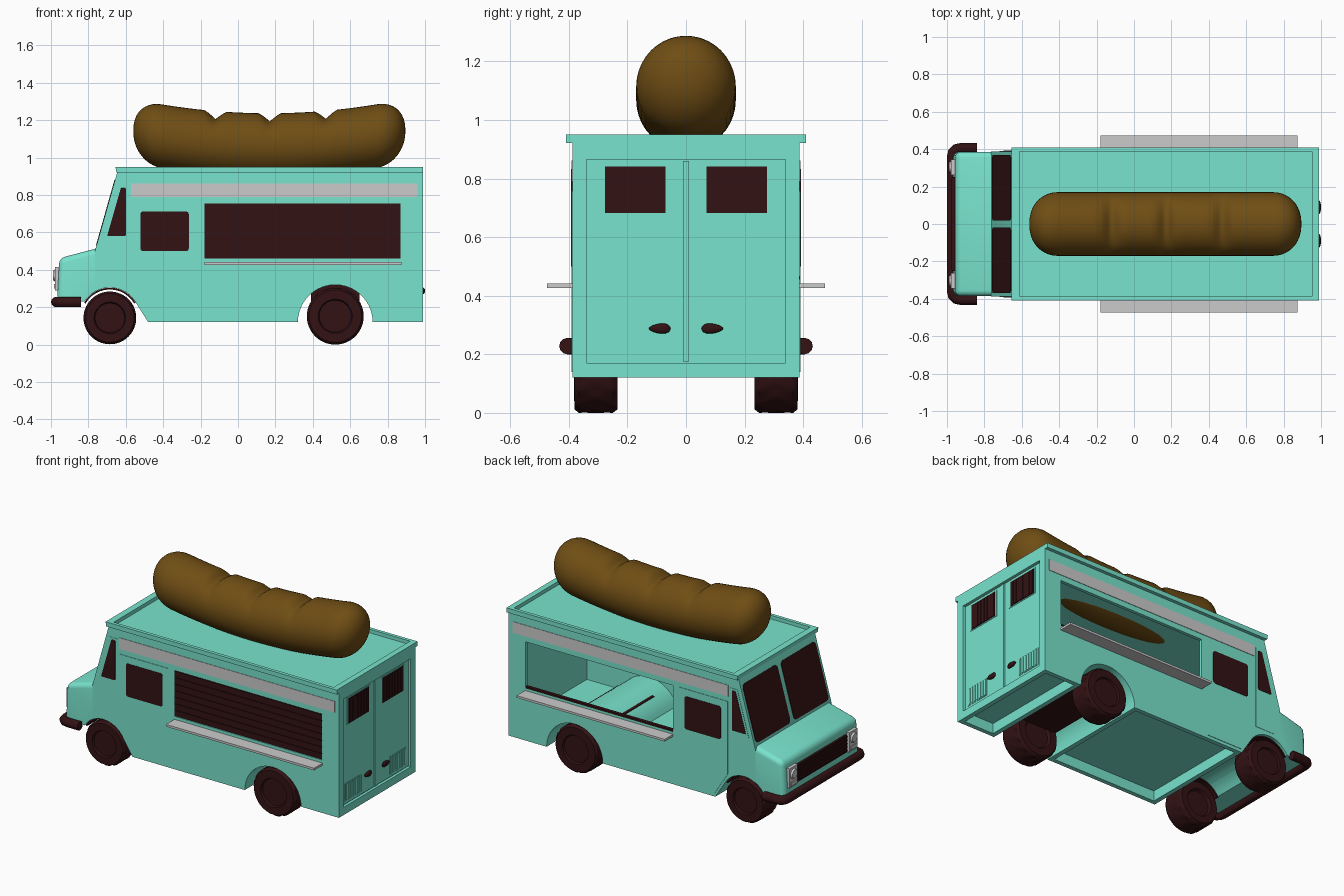
import bpy, bmesh
from math import sin, cos, pi, radians

if "Cube" in bpy.data.objects:
    bpy.data.objects.remove(bpy.data.objects["Cube"])


def material(name, rgb):
    m = bpy.data.materials.new(name)
    m.diffuse_color = (*rgb, 1)
    m.use_nodes = True
    m.node_tree.nodes["Principled BSDF"].inputs["Base Color"].default_value = m.diffuse_color
    return m


TEAL = material("teal_paint", (0.19, 0.77, 0.61))
DARK = material("dark_rubber", (0.033, 0.006, 0.007))
BROWN = material("sausage_brown", (0.16, 0.075, 0.007))


def finish(name, bm, mat=None):
    bmesh.ops.recalc_face_normals(bm, faces=bm.faces)
    me = bpy.data.meshes.new(name)
    bm.to_mesh(me)
    bm.free()
    if mat:
        me.materials.append(mat)
    ob = bpy.data.objects.new(name, me)
    bpy.context.collection.objects.link(ob)
    return ob


def prism(name, pts, y0, y1, mat=None, corner=0):
    """Side profile (x, z) extruded from y0 to y1, optionally with rounded outline corners."""
    bm = bmesh.new()
    a = [bm.verts.new((x, y0, z)) for x, z in pts]
    b = [bm.verts.new((x, y1, z)) for x, z in pts]
    bm.faces.new(a)
    bm.faces.new(b[::-1])
    n = len(pts)
    for i in range(n):
        j = (i + 1) % n
        bm.faces.new((a[i], b[i], b[j], a[j]))
    if corner:
        bmesh.ops.recalc_face_normals(bm, faces=bm.faces)
        edges = [e for e in bm.edges if e.calc_length() < 0.03]
        bmesh.ops.bevel(bm, geom=edges, offset=corner, segments=4, profile=0.5, affect='EDGES')
    return finish(name, bm, mat)


def box(name, x, y, z, mat=None, corner=0):
    return prism(name, [(x[0], z[0]), (x[1], z[0]), (x[1], z[1]), (x[0], z[1])], y[0], y[1], mat, corner)


def lathe(name, prof, seg, cx, cz, mat, tread=0, side=1):
    """Profile (radius, y) spun about a y axis; rings at the largest radius get chevron grooves."""
    bm = bmesh.new()
    top = max(r for r, y in prof)
    mid = sum(j for j, p in enumerate(prof) if p[0] == top) / sum(p[0] == top for p in prof)
    rings = []
    for j, (r, y) in enumerate(prof):
        ring = []
        for i in range(seg):
            rr = r - (tread if r == top and (i + int(abs(j - mid))) % 4 == 0 else 0)
            t = 2 * pi * i / seg
            ring.append(bm.verts.new((cx + rr * cos(t), y * side, cz + rr * sin(t))))
        rings.append(ring)
    for p, q in zip(rings, rings[1:]):
        for i in range(seg):
            k = (i + 1) % seg
            bm.faces.new((p[i], p[k], q[k], q[i]))
    bm.faces.new(rings[0])
    bm.faces.new(rings[-1])
    return finish(name, bm, mat)


def cut(ob, *cutters):
    bpy.context.view_layer.objects.active = ob
    for c in cutters:
        m = ob.modifiers.new("cut", 'BOOLEAN')
        m.operation, m.solver, m.object = 'DIFFERENCE', 'EXACT', c
        bpy.ops.object.modifier_apply(modifier=m.name)
        bpy.data.objects.remove(c, do_unlink=True)


def arc(cx, cz, r, a0, a1, n):
    return [(cx + r * cos(radians(a0 + (a1 - a0) * i / n)), cz + r * sin(radians(a0 + (a1 - a0) * i / n)))
            for i in range(n + 1)]


W = 0.388
FX, RX = -0.685, 0.52

# Hollow body with wheel arches, windows and recessed underside
outer = ([(0.99, 0.12), (0.99, 0.925), (-0.645, 0.925), (-0.765, 0.5)] + arc(FX, 0.145, 0.16, 120, 28, 10)
         + [(-0.48, 0.12)] + arc(RX, 0.12, 0.2, 180, 0, 20))
inner = ([(0.962, 0.2), (0.962, 0.919), (-0.63, 0.919), (-0.735, 0.5), (-0.735, 0.33), (-0.55, 0.33), (-0.47, 0.2)]
         + arc(RX, 0.12, 0.215, 158, 22, 18))
body = prism("body", outer, -W, W, TEAL)
cut(body,
    prism("c", inner, -0.367, 0.367),
    box("c", (-0.18, 0.87), (-0.6, 0.6), (0.46, 0.755)),
    box("c", (0.972, 1.1), (-0.34, 0.34), (0.17, 0.865)),
    box("c", (-0.45, 0.29), (-0.36, 0.36), (0, 0.185)),
    box("c", (0.75, 0.96), (-0.36, 0.36), (0, 0.185)))

# Roof tray with raised rim
roof = prism("roof", [(-0.65, 0.921), (0.99, 0.921), (0.99, 0.95), (-0.655, 0.95)], -0.41, 0.41, TEAL)
cut(roof, box("c", (-0.612, 0.952), (-0.388, 0.388), (0.927, 1.1)))

# Hood with rounded top and front edges
hood = prism("hood", [(-0.755, 0.515), (-0.955, 0.462), (-0.967, 0.23)]
             + arc(FX, 0.145, 0.16, 148, 118, 4), -0.385, 0.385, TEAL)
bm = bmesh.new()
bm.from_mesh(hood.data)
edges = [e for e in bm.edges if e.calc_face_angle(0) > 0.5 and min(v.co.x for v in e.verts) < -0.9
         and (all(v.co.x < -0.95 for v in e.verts) or all(v.co.z > 0.42 for v in e.verts))
         and max(v.co.z for v in e.verts) > 0.4]
bmesh.ops.bevel(bm, geom=edges, offset=0.03, segments=4, profile=0.5, affect='EDGES')
bm.to_mesh(hood.data)
bm.free()

# Grille with bars
box("grille", (-0.972, -0.94), (-0.25, 0.25), (0.295, 0.405), DARK)
for i in range(5):
    z = 0.305 + i * 0.022
    box("grille_bar", (-0.977, -0.96), (-0.245, 0.245), (z, z + 0.008), DARK)

# Front bumper wrapping round the corners
cu = bpy.data.curves.new("bumper", 'CURVE')
cu.dimensions, cu.bevel_depth, cu.bevel_resolution, cu.use_fill_caps = '3D', 0.028, 4, True
half = [(-0.84, 0.405), (-0.925, 0.405), (-0.952, 0.4), (-0.967, 0.385), (-0.972, 0.36)]
path = half + [(x, -y) for x, y in half[::-1]]
sp = cu.splines.new('POLY')
sp.points.add(len(path) - 1)
for p, (x, y) in zip(sp.points, path):
    p.co = (x, y, 0.228, 1)
cu.materials.append(DARK)
bumper = bpy.data.objects.new("bumper", cu)
bpy.context.collection.objects.link(bumper)
bpy.context.view_layer.objects.active = bumper
bumper.select_set(True)
bpy.ops.object.convert(target='MESH')

tyre = [(0.02, 0.25), (0.55, 0.25), (0.62, 0.234), (0.92, 0.234), (1, 0.25), (1, 0.27), (1, 0.289), (1, 0.308),
        (1, 0.327), (1, 0.346), (1, 0.366), (0.92, 0.381), (0.6, 0.382), (0.56, 0.37), (0.02, 0.372)]

# Rear axle housing between the rear wheels
prism("rear_axle_housing", [(0.39, 0.2), (0.65, 0.2), (0.65, 0.295), (0.59, 0.318), (0.45, 0.318), (0.39, 0.295)],
      -0.235, 0.235, DARK)

for s in (1, -1):
    # Wheels with liners above them
    for nm, cx, r in (("front_wheel", FX, 0.141), ("rear_wheel", RX, 0.152)):
        lathe(nm, [(q * r, y) for q, y in tyre], 56, cx, r + 0.002 * (cx < 0), DARK, 0.006, s)
    prism("front_wheel_liner", arc(FX, 0.145, 0.159, 150, 30, 12) + arc(FX, 0.145, 0.15, 30, 150, 12),
          s * 0.23, s * 0.37, DARK)

    # Cab side: quarter panel, door and windows
    prism("quarter_panel", [(-0.72, 0.33), (-0.582, 0.33), (-0.582, 0.85), (-0.638, 0.85), (-0.72, 0.56)],
          s * 0.38, s * 0.39, TEAL)
    prism("quarter_window", [(-0.7, 0.58), (-0.6, 0.58), (-0.6, 0.838), (-0.626, 0.838)],
          s * 0.38, s * 0.392, DARK, 0.006)
    prism("side_door", [(-0.57, 0.757), (-0.222, 0.757), (-0.222, 0.14), (-0.475, 0.14), (-0.57, 0.29)],
          s * 0.38, s * 0.391, TEAL)
    box("door_window", (-0.522, -0.263), (s * 0.38, s * 0.393), (0.5, 0.712), DARK, 0.015)

    # Sign strip and serving counter
    box("sign_strip", (-0.573, 0.96), (s * 0.38, s * 0.391), (0.79, 0.862))
    box("counter", (-0.18, 0.873), (s * 0.38, s * 0.474), (0.427, 0.441))

    # Windshield pane lying on the slope, with rounded corners
    pane = box("windshield", (0.018, 0.37), (-0.009, 0.003), (0.03, 0.395), DARK, 0.025)
    for v in pane.data.vertices:
        y, n, t = v.co
        v.co = (-0.765 + 0.272 * t - 0.962 * n, s * y, 0.5 + 0.962 * t + 0.272 * n)
    if s > 0:
        pane.data.flip_normals()

    # Headlight housing, lamp and indicator
    box("headlight_housing", (-0.978, -0.94), (s * 0.262, s * 0.345), (0.29, 0.415))
    bm = bmesh.new()
    bmesh.ops.create_cone(bm, cap_ends=True, segments=24, radius1=0.034, radius2=0.026, depth=0.014)
    lamp = finish("headlight", bm)
    lamp.rotation_euler, lamp.location = (0, -pi / 2, 0), (-0.982, s * 0.304, 0.37)
    box("indicator", (-0.984, -0.97), (s * 0.272, s * 0.335), (0.3, 0.323))

    # Rear door leaf with slatted window, vent and handle
    box("rear_door", (0.968, 0.977), (s * 0.016, s * 0.335), (0.175, 0.86), TEAL)
    box("rear_window_frame", (0.97, 0.98), (s * 0.055, s * 0.288), (0.677, 0.848), TEAL)
    box("rear_window", (0.97, 0.982), (s * 0.07, s * 0.277), (0.682, 0.842), DARK)
    box("vent_frame", (0.97, 0.979), (s * 0.145, s * 0.313), (0.193, 0.306), TEAL)
    for i in range(7):
        y = 0.076 + i * 0.0285
        box("window_slat", (0.975, 0.985), (s * y, s * (y + 0.021)), (0.685, 0.839), DARK)
        y = 0.15 + i * 0.023
        box("vent_slat", (0.975, 0.983), (s * y, s * (y + 0.013)), (0.198, 0.301), TEAL)
    bm = bmesh.new()
    bmesh.ops.create_uvsphere(bm, u_segments=16, v_segments=10, radius=1)
    for v in bm.verts:
        taper = 1 - 0.3 * v.co.y
        v.co = (0.989 + 0.011 * v.co.x, s * (0.09 + 0.037 * v.co.y), 0.288 + 0.017 * taper * v.co.z)
    finish("rear_handle", bm, DARK)

box("rear_door_post", (0.97, 0.981), (-0.01, 0.01), (0.175, 0.86), TEAL)

# Rolled-down shutter on the front side, dark sill on the open side
box("shutter", (-0.18, 0.87), (-0.38, -0.372), (0.46, 0.755), DARK)
for i in range(7):
    z = 0.462 + i * 0.042
    box("shutter_slat", (-0.18, 0.87), (-0.386, -0.376), (z, z + 0.036), DARK)
box("window_sill", (-0.18, 0.87), (0.367, 0.389), (0.456, 0.468), DARK)

# Giant curved sausage with notched top, sunk into the roof
X0, X1, R, CAP, SEG = -0.56, 0.895, 0.17, 0.15, 40
notches = (-0.12, 0.17, 0.47)
stations = []
for i in range(11):
    a = radians(3 + 87 * i / 10)
    stations += [(X0 + CAP * (1 - cos(a)), R * sin(a) ** 0.9), (X1 - CAP * (1 - cos(a)), R * sin(a) ** 0.9)]
stations += [(x, R) for x in (-0.35, -0.28, -0.22, -0.03, 0.025, 0.08, 0.27, 0.32, 0.37, 0.57, 0.63, 0.69)]
stations += [(n + d, R) for n in notches for d in (-0.06, -0.04, -0.02, 0, 0.02, 0.04, 0.06)]
bm = bmesh.new()
rings = []
for x, r in sorted(stations):
    zc = 1.067 + 0.052 * ((x - 0.165) / 0.6) ** 2
    dip = sum(0.043 * max(0, 1 - abs(x - n) / 0.06) ** 1.2 for n in notches)
    ring = []
    for k in range(SEG):
        t = 2 * pi * k / SEG
        ring.append(bm.verts.new((x, r * cos(t), zc + r * sin(t) - dip * max(0, sin(t)) ** 2)))
    rings.append(ring)
for p, q in zip(rings, rings[1:]):
    for k in range(SEG):
        m = (k + 1) % SEG
        bm.faces.new((p[k], p[m], q[m], q[k]))
bm.faces.new(rings[0])
bm.faces.new(rings[-1])
sausage = finish("sausage", bm, BROWN)

# Smooth shading that keeps sharp edges, fully smooth on the sausage
for ob in bpy.context.scene.objects:
    ob.select_set(ob.type == 'MESH' and ob != sausage)
bpy.context.view_layer.objects.active = body
bpy.ops.object.shade_smooth_by_angle(angle=radians(30))
sausage.data.shade_smooth()
